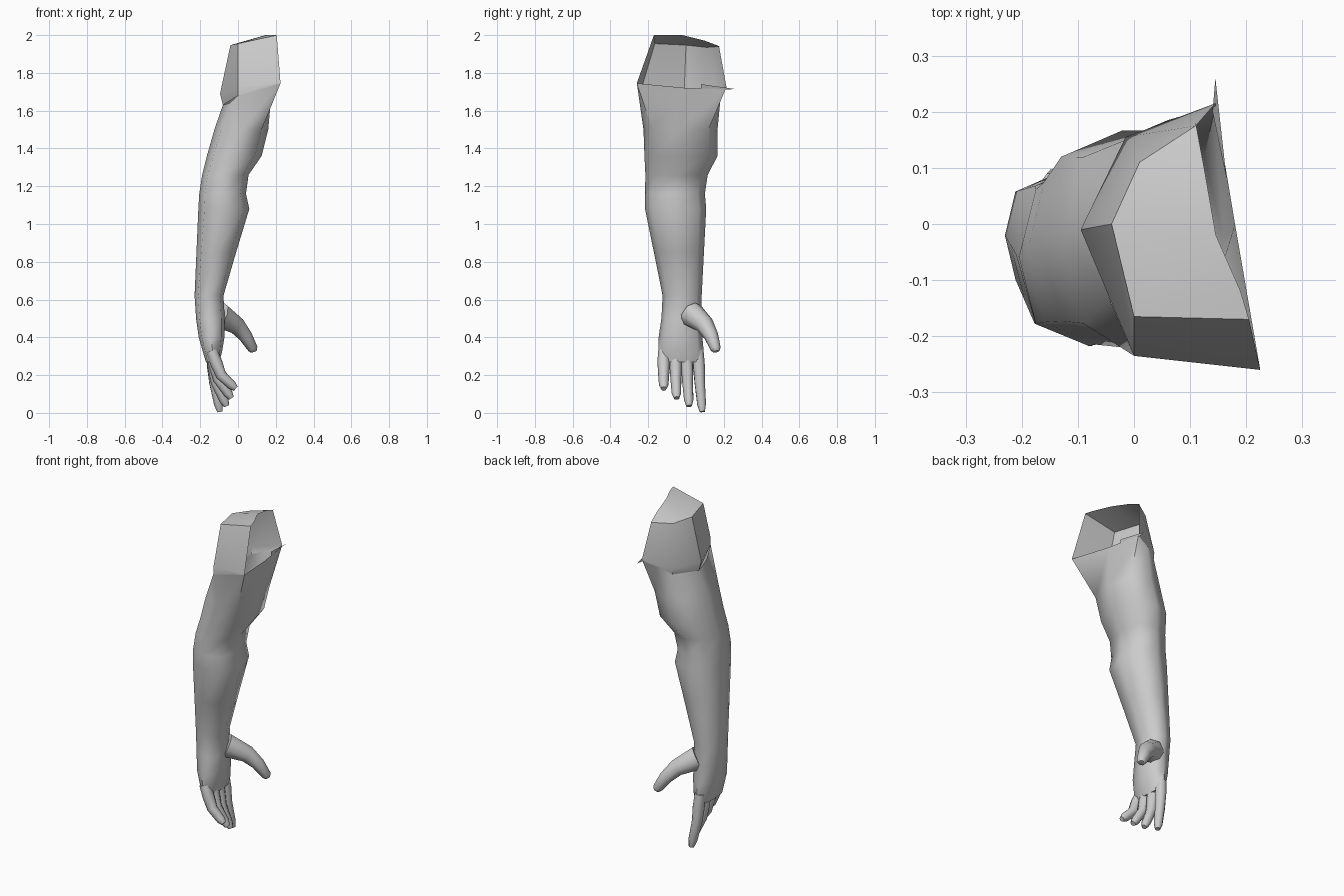
import bpy
import math
from mathutils import Vector

cube = bpy.data.objects.get("Cube")
if cube:
    bpy.data.objects.remove(cube, do_unlink=True)

grey = bpy.data.materials.new("plain_grey")
grey.use_nodes = True
colour = (0.6, 0.6, 0.6, 1)
grey.diffuse_color = colour
grey.node_tree.nodes["Principled BSDF"].inputs["Base Color"].default_value = colour

SIDES = 8


def add_mesh(name, verts, faces, angle=60):
    mesh = bpy.data.meshes.new(name)
    mesh.from_pydata(verts, [], faces)
    mesh.materials.append(grey)
    obj = bpy.data.objects.new(name, mesh)
    bpy.context.collection.objects.link(obj)
    bpy.ops.object.select_all(action='DESELECT')
    obj.select_set(True)
    bpy.context.view_layer.objects.active = obj
    bpy.ops.object.shade_smooth_by_angle(angle=math.radians(angle))
    return obj


def skin(name, rows, closed=True, cap_start=False, cap_end=False, angle=60):
    """Join rows of points into one surface."""
    n = len(rows[0])
    verts = [p for row in rows for p in row]
    faces = []
    for r in range(len(rows) - 1):
        for i in range(n if closed else n - 1):
            j = (i + 1) % n
            faces.append((r * n + i, r * n + j, (r + 1) * n + j, (r + 1) * n + i))
    if cap_start:
        faces.append(tuple(reversed(range(n))))
    if cap_end:
        faces.append(tuple(range(len(verts) - n, len(verts))))
    return add_mesh(name, verts, faces, angle)


def oval(z, x0, x1, y0, y1):
    """Level arm section filling the given extents."""
    ring = []
    for i in range(SIDES):
        a = i * math.tau / SIDES
        k = 1.07 if i % 2 else 1
        ring.append(((x0 + x1) / 2 + (x1 - x0) / 2 * k * math.cos(a),
                     (y0 + y1) / 2 + (y1 - y0) / 2 * k * math.sin(a), z))
    return ring


def digit(name, path, radii):
    """Tapering tube along a bent path."""
    pts = [Vector(p) for p in path]
    rows = []
    for i, p in enumerate(pts):
        along = pts[min(i + 1, len(pts) - 1)] - pts[max(i - 1, 0)]
        turn = along.to_track_quat('Z', 'Y')
        rows.append([p + turn @ Vector((radii[i] * math.cos(k * math.tau / SIDES),
                                        radii[i] * math.sin(k * math.tau / SIDES), 0))
                     for k in range(SIDES)])
    skin(name, rows, cap_start=True, cap_end=True)


# Palm, forearm and upper arm in one tube
sections = [
    (0.27, -0.17, -0.10, -0.14, 0.092),
    (0.32, -0.185, -0.085, -0.145, 0.094),
    (0.40, -0.208, -0.072, -0.145, 0.087),
    (0.50, -0.222, -0.07, -0.13, 0.08),
    (0.62, -0.23, -0.077, -0.124, 0.083),
    (0.85, -0.22, -0.01, -0.17, 0.095),
    (1.08, -0.21, 0.06, -0.217, 0.107),
    (1.16, -0.205, 0.042, -0.217, 0.1),
    (1.26, -0.19, 0.056, -0.215, 0.115),
    (1.36, -0.165, 0.125, -0.22, 0.167),
    (1.50, -0.125, 0.16, -0.225, 0.167),
]
shoulder_ring = [
    (0.18, 0, 1.72), (0.145, 0.21, 1.715), (0.06, 0.185, 1.69), (-0.015, 0.15, 1.65),
    (-0.08, -0.01, 1.63), (-0.045, -0.13, 1.64), (0, -0.235, 1.68), (0.225, -0.26, 1.745),
]
skin("arm", [oval(*s) for s in sections] + [shoulder_ring], cap_start=True)

# Shoulder hood, open towards the body
hood = [
    [(0.225, -0.26, 1.745), (0, -0.235, 1.68), (-0.08, -0.01, 1.63),
     (-0.015, 0.15, 1.65), (0.145, 0.21, 1.715)],
    [(0.225, -0.26, 1.746), (0, -0.235, 1.72), (-0.095, -0.01, 1.69),
     (-0.015, 0.155, 1.69), (0.145, 0.215, 1.72)],
    [(0.205, -0.17, 2), (0, -0.165, 1.955), (-0.04, 0, 1.947),
     (0.01, 0.11, 1.935), (0.11, 0.175, 1.94)],
    [(0.205, -0.17, 2), (0.19, -0.12, 2), (0.146, -0.02, 2),
     (0.125, 0.1, 1.97), (0.11, 0.18, 1.94)],
]
skin("shoulder_hood", hood, closed=False, angle=40)

# Pointed flap at the rear of the armpit
add_mesh("armpit_flap", [(0.165, 0.08, 1.74), (0.165, 0.08, 1.71),
                         (0.14, 0.2, 1.71), (0.145, 0.26, 1.715)], [(0, 1, 2, 3)])

# Fingers: side position, knuckle bend and tip
fingers = {
    "little_finger": (-0.118, (-0.09, 0.2), (-0.012, -0.118, 0.128)),
    "ring_finger": (-0.056, (-0.105, 0.18), (-0.035, -0.05, 0.078)),
    "middle_finger": (0.004, (-0.115, 0.16), (-0.06, 0.016, 0.036)),
    "index_finger": (0.064, (-0.125, 0.16), (-0.096, 0.086, 0.006)),
}
for name, (y, (bx, bz), tip) in fingers.items():
    knuckle = Vector((-0.14, y, 0.33))
    bend = Vector((bx, y + (tip[1] - y) * 0.4, bz))
    end = Vector(tip)
    digit(name, [knuckle, knuckle.lerp(bend, 0.5), bend, bend.lerp(end, 0.75), end],
          [0.03, 0.033, 0.029, 0.025, 0.015])

# Thumb
digit("thumb", [(-0.1, 0.03, 0.52), (-0.01, 0.1, 0.465), (0.04, 0.135, 0.405),
                (0.078, 0.157, 0.34), (0.082, 0.16, 0.325)],
      [0.07, 0.05, 0.038, 0.028, 0.018])
